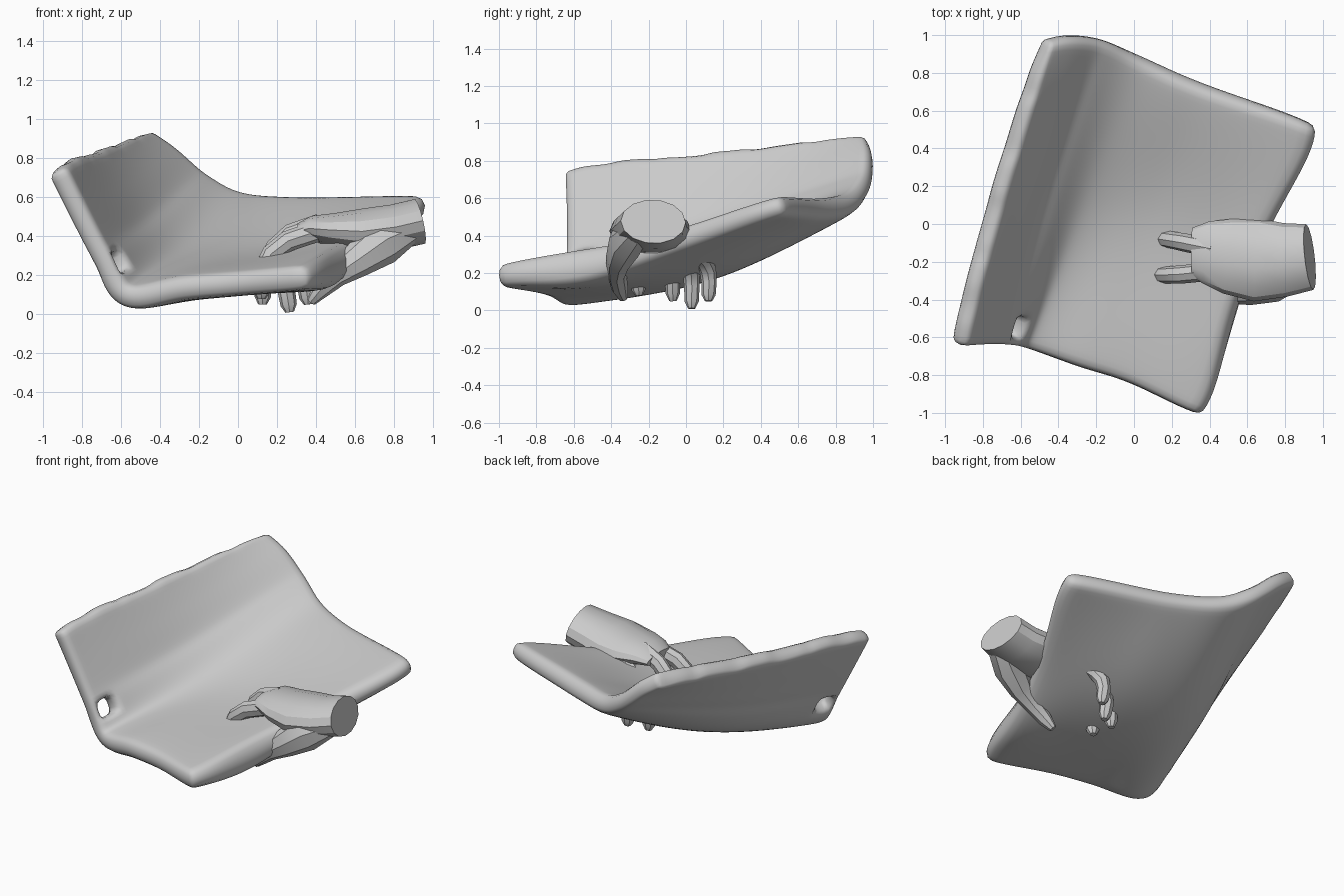
import bpy, bmesh, math, random
from mathutils import Vector

if "Cube" in bpy.data.objects:
    bpy.data.objects.remove(bpy.data.objects["Cube"])

random.seed(4)


def finish(name, bm, smooth=30):
    bmesh.ops.recalc_face_normals(bm, faces=bm.faces)
    me = bpy.data.meshes.new(name)
    bm.to_mesh(me)
    bm.free()
    ob = bpy.data.objects.new(name, me)
    bpy.context.collection.objects.link(ob)
    bpy.context.view_layer.objects.active = ob
    ob.select_set(True)
    bpy.ops.object.shade_smooth_by_angle(angle=math.radians(smooth))
    ob.select_set(False)
    return ob


def catmull(pts, t):
    """Point on a smooth curve through pts, t in 0..1."""
    p = [Vector(q) for q in pts]
    p = [2 * p[0] - p[1]] + p + [2 * p[-1] - p[-2]]
    s = t * (len(pts) - 1)
    i = min(int(s), len(pts) - 2)
    f = s - i
    a, b, c, d = p[i:i + 4]
    return 0.5 * (2 * b + (c - a) * f + (2 * a - 5 * b + 4 * c - d) * f * f
                  + (3 * b - a - 3 * c + d) * f ** 3)


def tube(name, sections, sides=8):
    """Loft through (x, y, z, half width along y, half height)."""
    bm = bmesh.new()
    pts = [Vector(s[:3]) for s in sections]
    rings = []
    for i, s in enumerate(sections):
        tan = pts[min(i + 1, len(pts) - 1)] - pts[max(i - 1, 0)]
        tan.normalize()
        up = tan.cross(Vector((0, 1, 0))).normalized()
        side = up.cross(tan)
        rings.append([bm.verts.new(pts[i]
                      + side * s[3] * math.cos(2 * math.pi * k / sides)
                      + up * s[4] * math.sin(2 * math.pi * k / sides))
                      for k in range(sides)])
    for a, b in zip(rings, rings[1:]):
        for k in range(sides):
            j = (k + 1) % sides
            bm.faces.new((a[k], a[j], b[j], b[k]))
    bm.faces.new(rings[0])
    bm.faces.new(rings[-1])
    return finish(name, bm)


# Bent padded sheet: front, middle and back cross-sections, wall top to right edge
front = [(-.945, -.645, .765), (-.82, -.635, .51), (-.7, -.635, .28),
         (-.58, -.655, .085), (-.3, -.755, .13), (0, -.855, .155), (.385, -1.065, .19)]
middle = [(-.73, .16, .83), (-.6, .16, .62), (-.47, .14, .42),
          (-.28, .12, .275), (.05, .06, .255), (.33, -.08, .28), (.62, -.24, .335)]
back = [(-.48, .97, .91), (-.34, .995, .82), (-.17, .975, .68),
        (.02, .89, .585), (.28, .77, .56), (.56, .67, .56), (1.03, .53, .575)]

N = 30
THICK = .2
bm = bmesh.new()
grid, weights = [], []
for i in range(N + 1):
    row = []
    for j in range(N + 1):
        a, b = 2 * i / N - 1, 2 * j / N - 1
        u = (a * (1 - .035 * b ** 8) + 1) / 2          # rounded corners
        v = (b * (1 - .035 * max(a, 0) ** 8) + 1) / 2
        p = catmull([catmull(r, u) for r in (front, middle, back)], v)
        # floor is padded thicker than its rim and the wall
        pad = (max(0, math.sin(math.pi * b / 2 + math.pi / 2))
               * max(0, math.sin(math.pi * (i / N - .3) / .7))) ** .5
        lip = math.exp(-((u - 1) / .12) ** 2 - ((v - .27) / .2) ** 2)
        p.z -= .025 * lip + .01 * pad
        weights.append(min(1, (.105 + .08 * pad + .065 * lip) / THICK))
        if i == 0:                                     # ragged top of the wall
            p.z += random.uniform(-.012, .012)
        row.append(bm.verts.new(p))
    grid.append(row)
for i in range(N):
    for j in range(N):
        if i in (10, 11) and j in (1, 2):              # small tear near the fold
            continue
        bm.faces.new((grid[i][j], grid[i + 1][j],
                      grid[i + 1][j + 1], grid[i][j + 1]))
sheet = finish("bent_sheet", bm, 40)
group = sheet.vertex_groups.new(name="padding")
for k, w in enumerate(weights):
    group.add([k], w, 'REPLACE')
mod = sheet.modifiers.new("thickness", 'SOLIDIFY')
mod.thickness = THICK
mod.offset = 0
mod.vertex_group = group.name
mod = sheet.modifiers.new("rounded_rim", 'SUBSURF')
mod.levels = mod.render_levels = 1

# Wrist and back of the hand
tube("wrist_and_palm", [
    (.93, -.175, .475, .175, .12), (.8, -.19, .445, .195, .12),
    (.65, -.19, .425, .22, .12), (.5, -.17, .43, .2, .09),
    (.38, -.15, .44, .165, .065), (.31, -.15, .425, .13, .04)], 14)

# Fingers curling through the sheet: knuckle, two joints, tip
fingers = {
    "index_finger": [(.42, -.25, .43), (.21, -.27, .35), (.13, -.265, .22), (.12, -.25, .08)],
    "middle_finger": [(.42, -.13, .46), (.23, -.09, .385), (.14, -.075, .23), (.125, -.07, .05)],
    "ring_finger": [(.5, -.03, .4), (.35, .015, .3), (.25, .03, .18), (.265, .03, .01)],
    "little_finger": [(.54, .0, .38), (.43, .08, .3), (.35, .12, .2), (.36, .12, .05)],
}
radii = (.055, .054, .05, .05, .046, .042, .022)
for name, pts in fingers.items():
    steps = (0, .25, .45, .62, .78, .93, 1)
    tube(name, [(*catmull(pts, t), r * .9, r) for t, r in zip(steps, radii)])

# Thumb gripping under the edge
tube("thumb", [(.87, -.26, .43, .08, .08), (.74, -.32, .37, .095, .12),
               (.61, -.36, .275, .07, .09), (.5, -.37, .2, .052, .065),
               (.42, -.355, .12, .045, .045), (.375, -.335, .065, .025, .025)])
